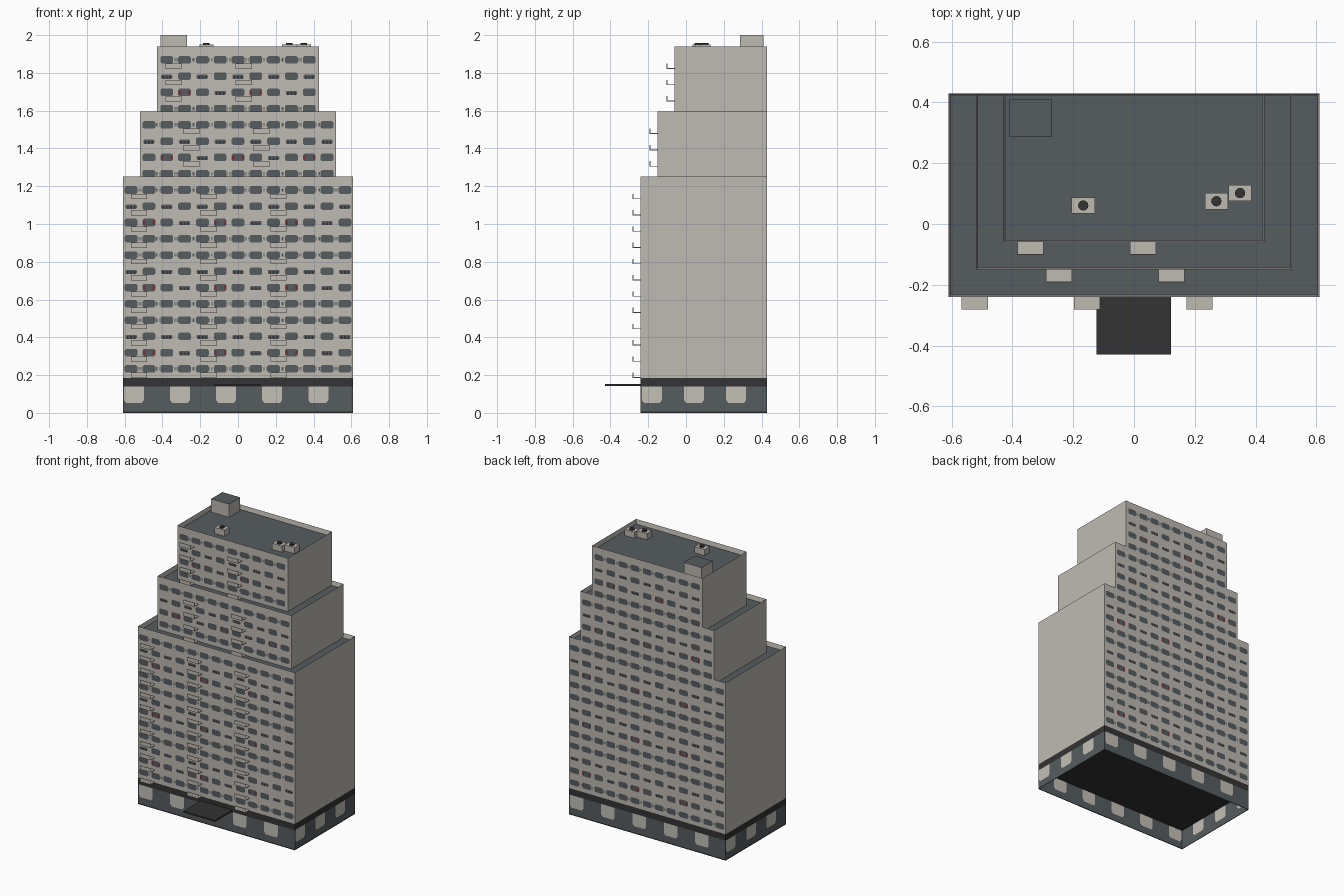
import bpy, bmesh, math
from mathutils import Vector, Matrix

old = bpy.data.objects.get("Cube")
if old:
    bpy.data.objects.remove(old, do_unlink=True)


def material(name, rgb):
    m = bpy.data.materials.new(name)
    m.use_nodes = True
    m.diffuse_color = (*rgb, 1)
    m.node_tree.nodes["Principled BSDF"].inputs["Base Color"].default_value = (*rgb, 1)
    return m


WALL = material("warm grey wall", (0.52, 0.49, 0.45))
SLATE = material("slate", (0.093, 0.107, 0.117))
DARK = material("charcoal", (0.033, 0.033, 0.033))
SHOP = material("pale shop window", (0.55, 0.53, 0.47))
RED = material("red curtain", (0.20, 0.025, 0.035))

FLOOR, BASE, BAND = 0.0861, 0.185, 0.14
HALF_X, FRONT, BACK = 0.61, -0.24, 0.43
COL, PARAPET = 0.0943, 0.032


def finish(name, bm, mats):
    me = bpy.data.meshes.new(name)
    bm.to_mesh(me)
    bm.free()
    for m in mats:
        me.materials.append(m)
    ob = bpy.data.objects.new(name, me)
    bpy.context.collection.objects.link(ob)
    return ob


def add_box(bm, lo, hi):
    lo, hi = Vector(lo), Vector(hi)
    mat = Matrix.Translation((lo + hi) / 2) @ Matrix.Diagonal((*(hi - lo), 1))
    return bmesh.ops.create_cube(bm, size=1, matrix=mat)["verts"]


def top_face(bm):
    bm.faces.ensure_lookup_table()
    return max(bm.faces, key=lambda f: f.calc_center_median().z)


def box(name, lo, hi, mats, roof=False):
    bm = bmesh.new()
    add_box(bm, lo, hi)
    if roof:
        top_face(bm).material_index = 1
    return finish(name, bm, mats)


# Tower block with a recessed roof behind a thin parapet
def block(name, half_x, front, z0, z1):
    bm = bmesh.new()
    add_box(bm, (-half_x, front, z0), (half_x, BACK, z1))
    top = top_face(bm)
    bmesh.ops.inset_region(bm, faces=[top], thickness=0.008)
    bmesh.ops.translate(bm, verts=top.verts, vec=(0, 0, -PARAPET))
    top.material_index = 1
    return finish(name, bm, [WALL, SLATE])


# Window plates, slats and curtains on one facade; side is 1 front, -1 back
def facade(name, y, side, cols, floors):
    bm = bmesh.new()

    def plate(u, z, hw, hh, cut, mat, off=0.002):
        if cut:
            pts = [(-hw + cut, -hh), (hw - cut, -hh), (hw, -hh + cut), (hw, hh - cut),
                   (hw - cut, hh), (-hw + cut, hh), (-hw, hh - cut), (-hw, -hh + cut)]
        else:
            pts = [(-hw, -hh), (hw, -hh), (hw, hh), (-hw, hh)]
        vs = [bm.verts.new((side * (u + a), y - side * off, z + b)) for a, b in pts]
        bm.faces.new(vs).material_index = mat

    for k in floors:
        z = BASE + FLOOR * k + 0.048
        for i in range(cols):
            u = (i - (cols - 1) / 2) * COL
            row = k % 4
            drawn = (row == 2 and i % 2 == 0) or (row == 1 and i % 4 == 3)
            if drawn:
                plate(u, z - 0.003, 0.03, 0.011, 0.005, 0)
                for s in (-0.018, 0, 0.018):
                    plate(u + s, z - 0.006, 0.005, 0.007, 0, 1, 0.003)
            else:
                plate(u, z, 0.034, 0.02, 0.008, 0)
            if row == 1 and i % 4 == 1:
                for s in (-1, 1):
                    plate(u + s * 0.025, z, 0.006, 0.011, 0, 2, 0.003)
            # Small vent slats between windows
            if row in (0, 3) and i < cols - 1:
                for s in (-0.007, 0, 0.007):
                    plate(u + COL / 2 + s, z, 0.0015, 0.009, 0, 0)
    return finish(name, bm, [SLATE, DARK, RED])


# Balcony stacks: a thin slab and a front panel on every floor
def balconies(name, y, centres, floors):
    bm = bmesh.new()
    for x in centres:
        for k in floors:
            z = BASE + FLOOR * k
            add_box(bm, (x - 0.043, y - 0.042, z), (x + 0.043, y, z + 0.004))
            add_box(bm, (x - 0.043, y - 0.042, z), (x + 0.043, y - 0.039, z + 0.028))
    return finish(name, bm, [WALL])


# Three stepped tiers
tiers = [("lower", HALF_X, FRONT, 0, 12, 13, (-0.524, -0.155, 0.215)),
         ("middle", 0.52, -0.15, 12, 16, 11, (-0.247, 0.123)),
         ("upper", 0.43, -0.06, 16, 20, 9, (-0.341, 0.03))]
for name, hx, front, k0, k1, cols, centres in tiers:
    block(name + "_block", hx, front, BASE + FLOOR * k0, BASE + FLOOR * k1 + PARAPET)
    facade(name + "_front_windows", front, 1, cols, range(k0, k1))
    facade(name + "_back_windows", BACK, -1, cols, range(k0, k1))
    balconies(name + "_balconies", front, centres, range(k0, k1))


# Open ground floor: single-skin walls with shop windows cut in
def shop_wall(name, start, direction, length, bays):
    bm = bmesh.new()
    bay = length / bays
    us = [0]
    for b in range(bays):
        us += [b * bay + 0.006, b * bay + 0.112]
    us.append(length)
    zs = [0, 0.008, 0.052, 0.068, BAND]
    start, direction = Vector(start), Vector(direction)
    grid = [[bm.verts.new(start + direction * u + Vector((0, 0, z))) for u in us] for z in zs]
    for r in range(len(zs) - 1):
        for c in range(len(us) - 1):
            f = bm.faces.new((grid[r][c], grid[r][c + 1], grid[r + 1][c + 1], grid[r + 1][c]))
            f.material_index = 2 if r == 0 else int(r > 1 and c % 2 == 1)
    # Narrow the foot of each shop window
    for c in range(1, len(us) - 1):
        grid[2][c].co += direction * (0.012 if c % 2 else -0.012)
    return finish(name, bm, [SLATE, SHOP, DARK])


depth = BACK - FRONT
shop_wall("shop_wall_front", (-HALF_X, FRONT, 0), (1, 0, 0), 2 * HALF_X, 5)
shop_wall("shop_wall_right", (HALF_X, FRONT, 0), (0, 1, 0), depth, 3)
shop_wall("shop_wall_back", (HALF_X, BACK, 0), (-1, 0, 0), 2 * HALF_X, 5)
shop_wall("shop_wall_left", (-HALF_X, BACK, 0), (0, -1, 0), depth, 3)

# Dark fascia band and entrance canopy
box("fascia_band", (-HALF_X, FRONT, BAND), (HALF_X, BACK, BASE), [DARK])
box("entrance_canopy", (-0.124, -0.43, 0.142), (0.122, FRONT, 0.153), [DARK])

# Rooftop stair house and fan units
ROOF = BASE + FLOOR * 20
box("stair_house", (-0.409, 0.286, ROOF), (-0.27, 0.41, 2.0), [WALL, SLATE], roof=True)
for n, (x, y) in enumerate([(-0.167, 0.061), (0.271, 0.075), (0.349, 0.102)]):
    box(f"fan_unit_{n + 1}", (x - 0.038, y - 0.027, ROOF), (x + 0.038, y + 0.027, 1.95), [WALL])
    bm = bmesh.new()
    bmesh.ops.create_cone(bm, cap_ends=True, segments=12, radius1=0.017, radius2=0.017,
                          depth=0.01, matrix=Matrix.Translation((x, y, 1.954)))
    finish(f"fan_{n + 1}", bm, [DARK])
